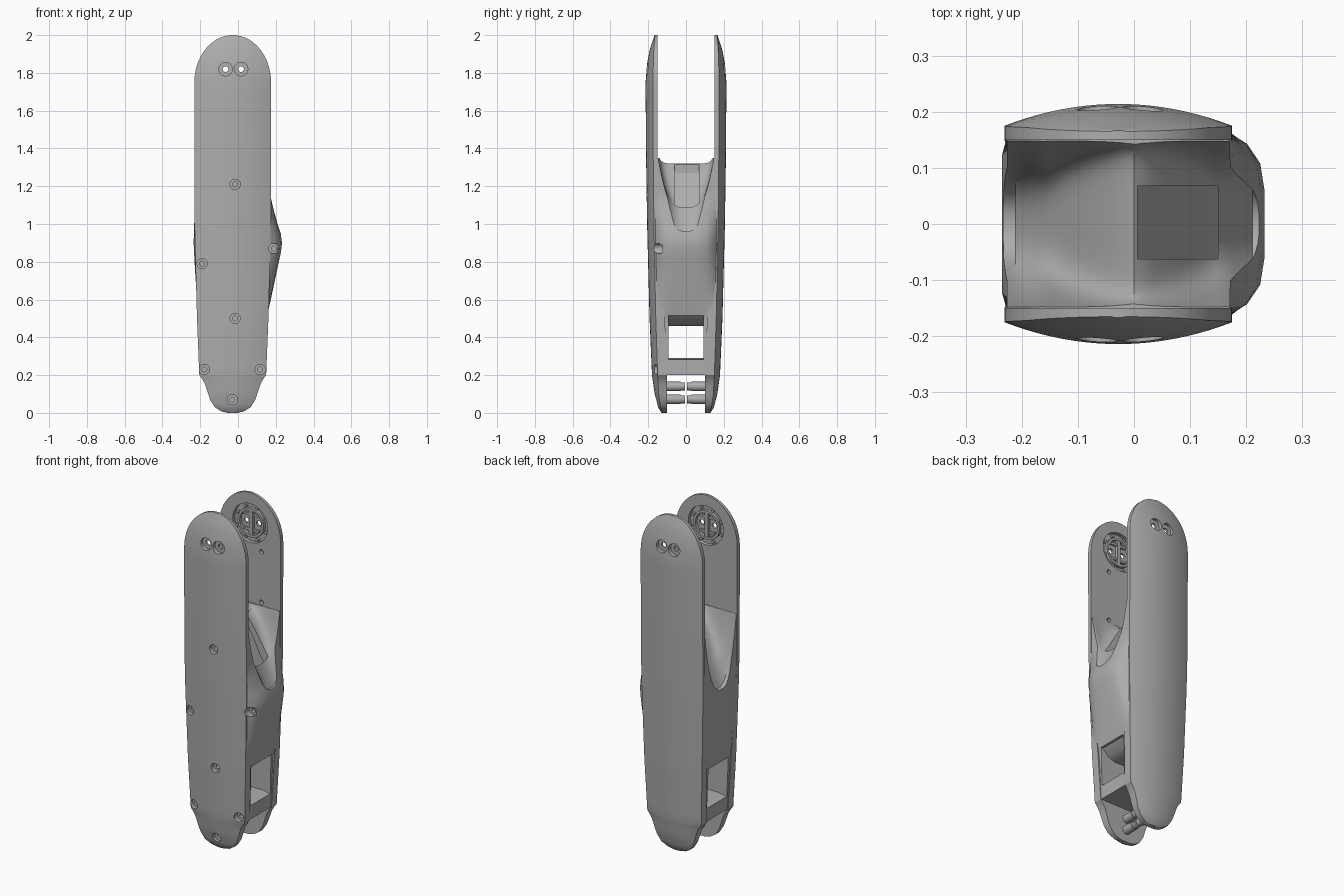
import bpy, bmesh, math

if "Cube" in bpy.data.objects:
    bpy.data.objects.remove(bpy.data.objects["Cube"], do_unlink=True)

grey = bpy.data.materials.new("satin_grey")
grey.use_nodes = True
grey.diffuse_color = (0.42, 0.42, 0.42, 1)
grey.node_tree.nodes["Principled BSDF"].inputs["Base Color"].default_value = (0.42, 0.42, 0.42, 1)

MID = -0.028          # x of the long axis
HUB_Z = 1.82


def table(points):
    """Piecewise linear function through (z, value) points."""
    def f(z):
        for (a, u), (b, v) in zip(points, points[1:]):
            if z <= b:
                return u + (v - u) * max(0, (z - a) / (b - a))
        return points[-1][1]
    return f


def add_loft(bm, rings):
    loops = [[bm.verts.new(p) for p in ring] for ring in rings]
    n = len(loops[0])
    for a, b in zip(loops, loops[1:]):
        for i in range(n):
            j = (i + 1) % n
            bm.faces.new((a[i], a[j], b[j], b[i]))
    bm.faces.new(loops[0])
    bm.faces.new(loops[-1])


def lathe_y(x, z, steps, n=32):
    """Rings around a y-parallel axis; steps are (y, radius)."""
    return [[(x + r * math.cos(2 * math.pi * k / n), y, z + r * math.sin(2 * math.pi * k / n))
             for k in range(n)] for y, r in steps]


def box(x0, x1, y0, y1, z0, z1):
    return [[(x, y0, z0), (x, y1, z0), (x, y1, z1), (x, y0, z1)] for x in (x0, x1)]


def make(name, lofts):
    bm = bmesh.new()
    for rings in lofts:
        add_loft(bm, rings)
    bmesh.ops.recalc_face_normals(bm, faces=bm.faces)
    me = bpy.data.meshes.new(name)
    bm.to_mesh(me)
    bm.free()
    ob = bpy.data.objects.new(name, me)
    bpy.context.collection.objects.link(ob)
    me.materials.append(grey)
    return ob


def activate(ob):
    bpy.ops.object.select_all(action="DESELECT")
    ob.select_set(True)
    bpy.context.view_layer.objects.active = ob


def cut(ob, cutter):
    cutter.hide_render = True
    mod = ob.modifiers.new("cut", "BOOLEAN")
    mod.operation, mod.solver, mod.object = "DIFFERENCE", "EXACT", cutter
    activate(ob)
    bpy.ops.object.modifier_apply(modifier=mod.name)


# Outline functions along the height
low_width = table([(0, .025), (.008, .06), (.03, .095), (.07, .12), (.11, .133), (.155, .148),
                   (.18, .162), (.2, .177), (.5, .189), (.9, .2), (1.1, .203), (2, .203)])
edge_y = table([(0, .125), (.03, .135), (.1, .145), (.2, .15), (.5, .16), (1, .17),
                (1.4, .174), (1.75, .175), (1.9, .172), (2, .165)])
crown_y = table([(0, .13), (.03, .148), (.1, .166), (.2, .18), (.5, .193), (1, .206),
                 (1.4, .212), (1.75, .214), (1.85, .206), (1.93, .19), (2, .167)])
inner_y = table([(0, .1), (.2, .1), (.5, .112), (.9, .14), (1.1, .15), (2, .15)])


def half_width(z):
    dome = math.sqrt(max(.004, 1 - (max(0, z - 1.75) / .25) ** 2))
    return low_width(z) * dome


def surface_y(x, z):
    t = (x - MID) / half_width(z)
    return edge_y(z) + (crown_y(z) - edge_y(z)) * max(0, 1 - t * t)


# Crowned front and back plates
levels = [0, .004, .008, .018, .03, .05, .07, .09, .11, .135, .155, .17, .18, .19, .2]
levels += [.2 + .05 * k for k in range(1, 32)]
levels += [1.75 + .25 * math.sin(math.pi / 2 * k / 14) for k in range(1, 15)]


def plate_rings(side):
    rings = []
    for z in levels:
        w = half_width(z)
        xs = [MID + w * (k / 10 - 1) for k in range(21)]
        ring = [(x, side * surface_y(x, z), z) for x in xs]
        ring += [(MID + w, side * inner_y(z), z), (MID - w, side * inner_y(z), z)]
        rings.append(ring)
    return rings


front_plate = make("front_plate", [plate_rings(-1)])
back_plate = make("back_plate", [plate_rings(1)])

# Central body with a bulge on one side
bulge_x = table([(.2, .146), (.5, .15), (.56, .165), (.65, .185), (.75, .207), (.85, .229),
                 (.9, .235), (.95, .228), (1, .211), (1.1, .184), (1.15, .172), (1.4, .17)])
left_x = table([(.2, -.2), (.5, -.212), (.8, -.23), (.9, -.235), (1, -.232), (1.1, -.226), (1.4, -.226)])


def body_ring(z):
    h = edge_y(z) - .004
    a = MID + half_width(z) - .004
    d = bulge_x(z) - a
    b = MID - half_width(z) + .004
    c = left_x(z)
    right = [(a, 1), (a + .5 * d, .87), (a + .85 * d, .66), (a + .97 * d, .35)]
    left = [(c, .5), (c, .75), (b, 1)]
    pts = left + right
    ring = [(x, h * k, z) for x, k in pts]
    return ring + [(x, -h * k, z) for x, k in reversed(pts)]


body = make("central_body", [[body_ring(.2 + .025 * k) for k in range(47)]])

# Saddle scooped out of the body between the fork arms
scoop = []
for i in range(-16, 17):
    x = .26 * i / 16
    s = min(1, abs(x) / .21)
    floor = 1.32 - .36 * s ** 1.3
    power = 9 - 6.2 * min(1, s * 1.3)
    ring = []
    for k in range(-12, 13):
        t = math.copysign(1 - (1 - abs(k) / 12) ** 1.5, k)
        ring.append((x, .151 * t, floor + (1.37 - floor) * abs(t) ** power))
    scoop.append(ring + [(x, .151, 1.6), (x, -.151, 1.6)])
saddle_cutter = make("saddle_cutter", [scoop])

# Through window, flared at its upper edge
window = []
for x, top, low in ((-.3, .52, .27), (-.19, .515, .282), (-.14, .475, .29), (-.1, .46, .29),
                    (.06, .46, .29), (.1, .475, .29), (.14, .515, .282), (.3, .52, .27)):
    y = .093
    window.append([(x, -y, low), (x, y, low), (x, y, top), (x, -y, top)])
window_cutter = make("window_cutter", [window])

# Pocket in the saddle wall
pocket_cutter = make("pocket_cutter", [[
    [(x, -.062, z), (x, .068, z), (x, .068, 1.6), (x, -.062, 1.6)]
    for x, z in ((.006, 1.27), (.05, 1.2), (.1, 1.1), (.15, 1.02))]])

# Screw holes: wide bore then narrow pilot
bores = []
for x, z in ((-.015, 1.21), (.19, .87), (-.19, .79), (-.015, .5), (-.178, .23), (.118, .23), (-.03, .07)):
    y = .15 if x > .17 else surface_y(x, z)
    bores.append(lathe_y(x, z, [(-.3, .027), (-y + .025, .027), (-y + .0251, .013), (-y + .045, .013)]))
screw_cutter = make("screw_cutter", bores)

for cutter in (saddle_cutter, window_cutter, pocket_cutter, screw_cutter):
    cut(body, cutter)
cut(front_plate, screw_cutter)

# Hub recesses, twin bores and small inner holes at the fork ends
helpers = [saddle_cutter, window_cutter, pocket_cutter, screw_cutter]
hubs = []
for plate, side, label in ((front_plate, -1, "front"), (back_plate, 1, "back")):
    recess = make("recess_cutter", [lathe_y(-.025, HUB_Z, [(side * .14, .115), (side * .172, .115)], 48)])
    holes = [lathe_y(x, HUB_Z, [(side * .3, .036), (side * .186, .036), (side * .1859, .015),
                                (side * .13, .015)]) for x in (-.066, .016)]
    holes += [lathe_y(.05, z, [(side * .14, .013), (side * .17, .013)], 16) for z in (1.67, 1.37)]
    drill = make("hole_cutter", holes)
    cut(plate, recess)
    cut(plate, drill)
    helpers += [recess, drill]

    # Hub ring with radial lugs and a central bridge
    n = 48
    ring = []
    for k in range(n):
        a = 2 * math.pi * k / n
        ring.append([(-.025 + r * math.cos(a), side * y, HUB_Z + r * math.sin(a))
                     for r, y in ((.072, .175), (.072, .154), (.086, .154), (.086, .175))])
    hub = [ring + [ring[0]]]
    for k in range(8):
        a = math.pi * (k + .5) / 4
        x, z = -.025 + .1 * math.cos(a), HUB_Z + .1 * math.sin(a)
        hub.append(lathe_y(x, z, [(side * .158, .009), (side * .175, .009)], 12))
    hub.append(box(-.037, -.013, *sorted((side * .155, side * .175)), HUB_Z - .074, HUB_Z + .074))
    for dz in (-.045, .045):
        hub.append(box(-.075, .025, *sorted((side * .16, side * .175)), HUB_Z + dz - .007, HUB_Z + dz + .007))
    hubs.append(make(label + "_hub", hub))

# Stub pins between the lower lugs
pins = []
for side in (-1, 1):
    for z, r in ((.14, .025), (.072, .025)):
        pins.append(lathe_y(-.03, z, [(side * .115, r), (side * .03, r), (side * .028, r * .85),
                                      (side * .006, r * .85)], 24))
lug_pins = make("lug_pins", pins)

for helper in helpers:
    bpy.data.objects.remove(helper, do_unlink=True)
for ob in [front_plate, back_plate, body, lug_pins] + hubs:
    activate(ob)
    bpy.ops.object.shade_smooth_by_angle(angle=math.radians(32))
